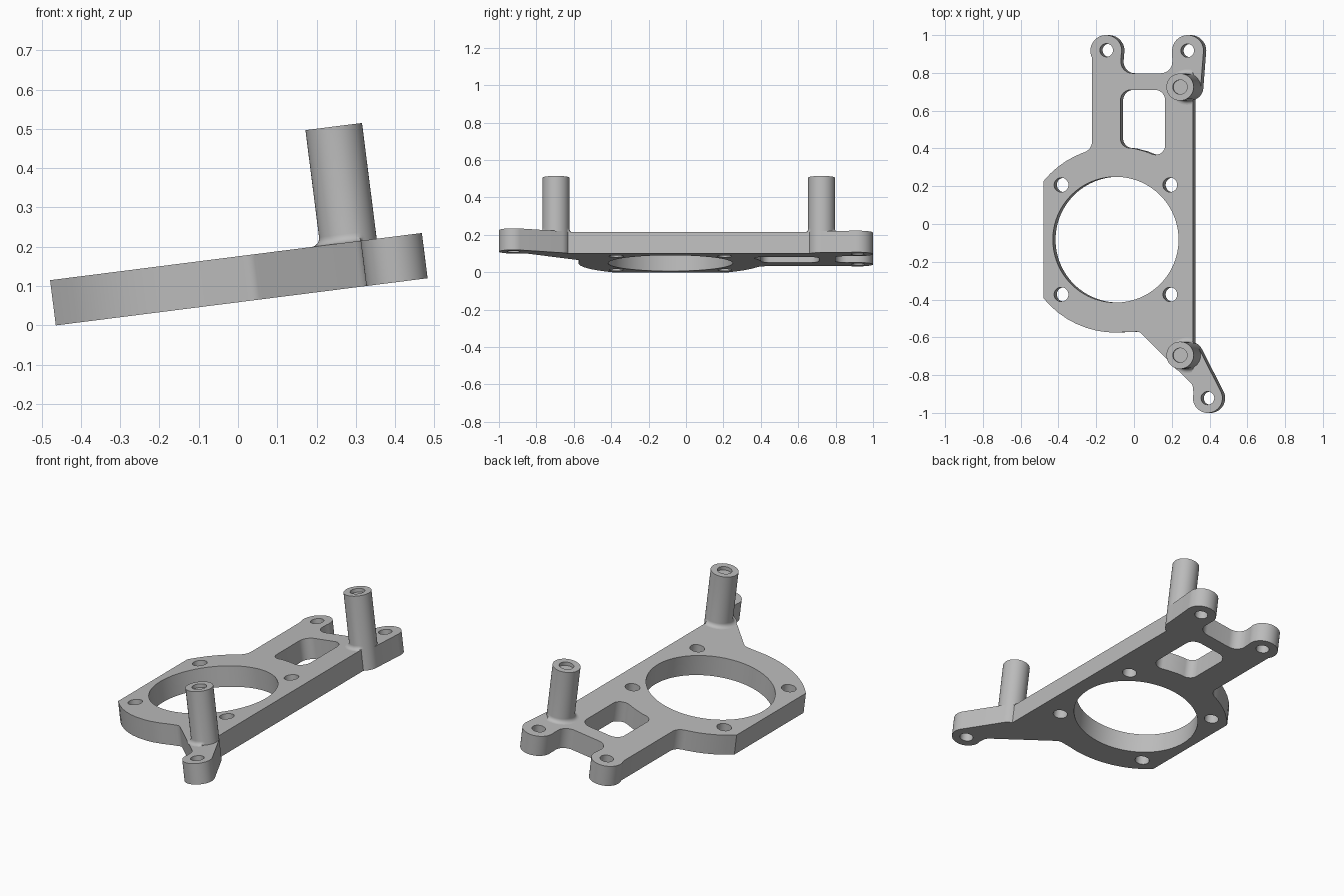
import bpy, bmesh, math
from mathutils import Matrix, Vector

cube = bpy.data.objects.get("Cube")
if cube:
    bpy.data.objects.remove(cube, do_unlink=True)

THICK = 0.116
TILT = math.radians(7.23)
EDGE = 0.312            # straight outer edge of the plate
SHAFT = 0.072           # pillar radius
PILLARS = [(0.281, -0.695), (0.281, 0.725)]

# Tilted frame: origin on the plate's top surface
frame = (Matrix.Translation((0, 0, 0.1757)) @ Matrix.Rotation(-TILT, 4, 'Y')
         @ Matrix.Scale(1 / math.cos(TILT), 4, (1, 0, 0)))

metal = bpy.data.materials.new("grey metal")
metal.use_nodes = True
grey = (0.5, 0.5, 0.5, 1)
metal.diffuse_color = grey
metal.node_tree.nodes["Principled BSDF"].inputs["Base Color"].default_value = grey


def arc(cx, cy, r, start, end):
    """Arc points with no corner rounding."""
    n = max(4, int(abs(end - start) / 6))
    angles = [math.radians(start + (end - start) * i / n) for i in range(n + 1)]
    return [(cx + r * math.cos(a), cy + r * math.sin(a), 0) for a in angles]


def circle(cx, cy, r, n=48):
    turn = math.tau / n
    return [(cx + r * math.cos(i * turn), cy + r * math.sin(i * turn)) for i in range(n)]


def rounded(corners, steps=8):
    """Round each (x, y, radius) corner of a closed outline."""
    out = []
    for i, (x, y, r) in enumerate(corners):
        p = Vector((x, y))
        if r == 0:
            out.append(p)
            continue
        a = (Vector(corners[i - 1][:2]) - p).normalized()
        b = (Vector(corners[(i + 1) % len(corners)][:2]) - p).normalized()
        half = a.angle(b) / 2
        centre = p + (a + b).normalized() * r / math.sin(half)
        va = p + a * r / math.tan(half) - centre
        vb = p + b * r / math.tan(half) - centre
        for k in range(steps + 1):
            t = k / steps
            out.append(centre + va.lerp(vb, t).normalized() * r)
    return out


def finish(name, mesh):
    obj = bpy.data.objects.new(name, mesh)
    bpy.context.collection.objects.link(obj)
    obj.matrix_world = frame
    mesh.materials.clear()
    mesh.materials.append(metal)
    bpy.ops.object.select_all(action='DESELECT')
    obj.select_set(True)
    bpy.context.view_layer.objects.active = obj
    bpy.ops.object.shade_smooth_by_angle(angle=math.radians(30))
    return obj


# Plate outline: front lug, pillar bosses, back lugs, ring and diagonal neck
ring = (-0.097, -0.083)
outline = rounded(
    arc(0.39, -0.922, 0.078, 165, 386)
    + arc(*PILLARS[0], SHAFT, 26, 64.5)
    + arc(*PILLARS[1], SHAFT, -64.5, 0)
    + arc(0.285, 0.917, 0.083, -10, 185)
    + [(0.203, 0.798, 0.06), (-0.072, 0.798, 0.06)]
    + arc(-0.148, 0.917, 0.083, -15, 207)
    + [(-0.222, 0.393, 0.06)]
    + arc(*ring, 0.492, 110.5, 140.8)
    + arc(*ring, 0.492, 219.2, 277)
    + [(0.03, -0.57, 0.04), (0.312, -0.852, 0.055)])

# Openings: main bore, window, ring screw holes and lug holes
window = rounded([(0.165, 0.71, 0.055), (-0.072, 0.71, 0.055), (-0.072, 0.407, 0.05),
                  (0.0, 0.4, 0), (0.06, 0.384, 0), (0.165, 0.343, 0.05)])
openings = [circle(*ring, 0.333, 96), window]
openings += [circle(ring[0] + sx * 0.288, ring[1] + sy * 0.29, 0.038)
             for sx in (-1, 1) for sy in (-1, 1)]
openings += [circle(x, y, 0.035)
             for x, y in ((-0.146, 0.92), (0.283, 0.918), (0.39, -0.922))]

curve = bpy.data.curves.new("plate_profile", 'CURVE')
curve.dimensions = '2D'
curve.fill_mode = 'BOTH'
curve.extrude = THICK / 2
for loop in [outline] + openings:
    spline = curve.splines.new('POLY')
    spline.points.add(len(loop) - 1)
    for point, co in zip(spline.points, loop):
        point.co = (co[0], co[1], 0, 1)
    spline.use_cyclic_u = True
profile = bpy.data.objects.new("plate_profile", curve)
bpy.context.collection.objects.link(profile)
bpy.context.view_layer.update()
plate = bpy.data.meshes.new_from_object(
    profile.evaluated_get(bpy.context.evaluated_depsgraph_get()))
bpy.data.objects.remove(profile, do_unlink=True)
bm = bmesh.new()
bm.from_mesh(plate)
bmesh.ops.translate(bm, verts=bm.verts, vec=(0, 0, -THICK / 2))
bmesh.ops.remove_doubles(bm, verts=bm.verts, dist=1e-5)
bmesh.ops.recalc_face_normals(bm, faces=bm.faces)
bm.to_mesh(plate)
bm.free()
finish("mounting_plate", plate)


# Pillars: shaft with a shallow top recess and a filleted foot kept on the plate
def pillar(name, cx, cy, top=0.297, flare=0.022, n=48):
    shape = [(0.038, top - 0.02), (0.038, top), (SHAFT, top)]
    for i in range(7):
        a = math.radians(15 * i)
        shape.append((SHAFT + flare * (1 - math.cos(a)), flare * (1 - math.sin(a))))
    # Order the foot from the shaft outward
    bm = bmesh.new()
    rings = []
    for r, z in shape[:3] + [(SHAFT + flare - flare * math.cos(math.radians(15 * i)),
                              flare - flare * math.sin(math.radians(15 * i)))
                             for i in range(7)]:
        verts = []
        for k in range(n):
            c, s = math.cos(math.tau * k / n), math.sin(math.tau * k / n)
            rr = r
            if r > SHAFT and c > 0.01:
                rr = max(SHAFT, min(r, (EDGE - cx) / c))
            verts.append(bm.verts.new((cx + rr * c, cy + rr * s, z)))
        rings.append(verts)
    bm.faces.new(rings[0])
    for low, high in zip(rings, rings[1:]):
        for k in range(n):
            m = (k + 1) % n
            bm.faces.new((low[k], high[k], high[m], low[m]))
    bmesh.ops.recalc_face_normals(bm, faces=bm.faces)
    if bm.faces[:][0].normal.z < 0:
        bmesh.ops.reverse_faces(bm, faces=bm.faces)
    mesh = bpy.data.meshes.new(name)
    bm.to_mesh(mesh)
    bm.free()
    finish(name, mesh)


for label, spot in zip(("front_pillar", "back_pillar"), PILLARS):
    pillar(label, *spot)
